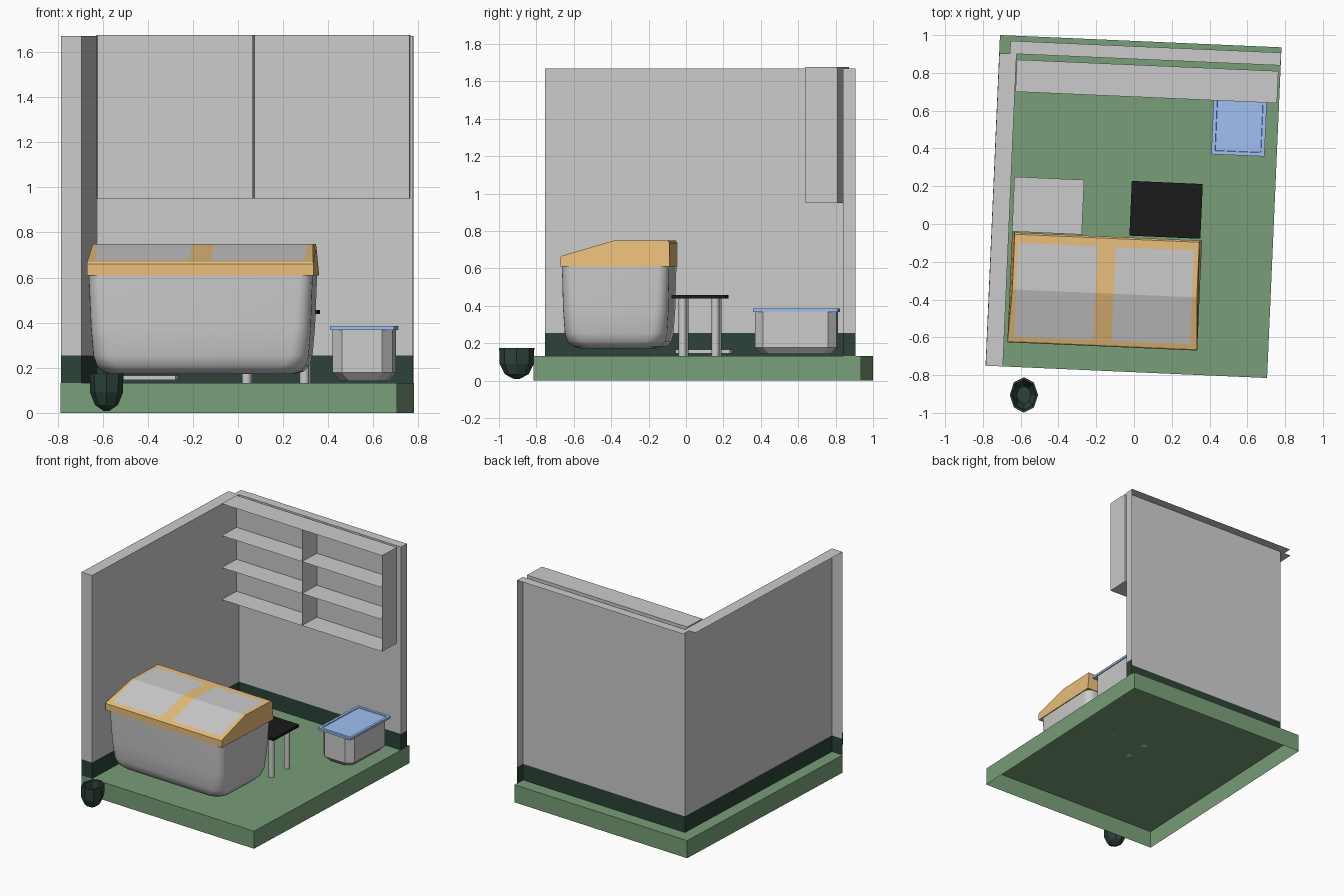
import bpy, bmesh, math
from mathutils import Matrix, Vector

if "Cube" in bpy.data.objects:
    bpy.data.objects.remove(bpy.data.objects["Cube"])

# The whole room is turned slightly about z; parts are built in room coordinates
ROOM = Matrix.Translation((-0.0025, 0.0925, 0)) @ Matrix.Rotation(math.radians(-2.5), 4, 'Z')


def material(name, r, g, b):
    m = bpy.data.materials.new(name)
    m.diffuse_color = (r, g, b, 1)
    m.use_nodes = True
    m.node_tree.nodes["Principled BSDF"].inputs["Base Color"].default_value = m.diffuse_color
    return m


GREEN = material("floor_green", 0.19, 0.34, 0.19)
DARK = material("dark_green", 0.025, 0.055, 0.04)
TAN = material("tan", 0.82, 0.52, 0.2)
BLUE = material("blue", 0.35, 0.53, 0.9)
BLACK = material("black", 0.01, 0.01, 0.01)
GREY = material("grey", 0.8, 0.8, 0.8)


def finish(name, bm, mats=(), at=(0, 0, 0), smooth=False, matrix=ROOM):
    bm.transform(matrix @ Matrix.Translation(at))
    me = bpy.data.meshes.new(name)
    bm.to_mesh(me)
    bm.free()
    ob = bpy.data.objects.new(name, me)
    bpy.context.collection.objects.link(ob)
    for m in mats:
        me.materials.append(m)
    if smooth:
        bpy.ops.object.select_all(action='DESELECT')
        ob.select_set(True)
        bpy.context.view_layer.objects.active = ob
        bpy.ops.object.shade_smooth_by_angle(angle=math.radians(40))
    return ob


def quad(bm, *pts):
    return bm.faces.new([bm.verts.new(p) for p in pts])


def loft(rings, bottom=True, top=True):
    """Skin counter-clockwise rings listed from bottom to top."""
    bm = bmesh.new()
    vs = [[bm.verts.new(p) for p in r] for r in rings]
    n = len(vs[0])
    for a, b in zip(vs, vs[1:]):
        for i in range(n):
            j = (i + 1) % n
            bm.faces.new((a[i], a[j], b[j], b[i]))
    if bottom:
        bm.faces.new(vs[0][::-1])
    if top:
        bm.faces.new(vs[-1])
    return bm


def rect(hx, hy, z):
    return [(-hx, -hy, z), (hx, -hy, z), (hx, hy, z), (-hx, hy, z)]


def round_rect(hx, hy, z, r, seg):
    pts = []
    for k, (sx, sy) in enumerate(((1, 1), (-1, 1), (-1, -1), (1, -1))):
        for i in range(seg + 1):
            a = math.pi / 2 * (k + i / seg)
            pts.append((sx * (hx - r) + r * math.cos(a), sy * (hy - r) + r * math.sin(a), z))
    return pts


def ellipse(rx, ry, z, n):
    return [(rx * math.cos(2 * math.pi * i / n), ry * math.sin(2 * math.pi * i / n), z)
            for i in range(n)]


# Floor slab, open underneath
finish("floor", loft([rect(0.746, 0.876, 0), rect(0.746, 0.876, 0.133)], bottom=False), [GREEN])


# Walls: inner face, end cap and top strip, open at the outside
def left_wall(name, z0, z1, top, mats):
    bm = bmesh.new()
    i, o, f, b = -0.654, -0.745, -0.876, 0.78
    quad(bm, (i, f, z0), (i, b, z0), (i, b, z1), (i, f, z1))
    quad(bm, (o, f, z0), (i, f, z0), (i, f, z1), (o, f, z1))
    if top:
        quad(bm, (o, f, z1), (i, f, z1), (i, b, z1), (o, b, z1))
    finish(name, bm, mats)


def back_wall(name, z0, z1, top, mats):
    bm = bmesh.new()
    i, o, l, r = 0.78, 0.848, -0.654, 0.745
    quad(bm, (l, i, z0), (r, i, z0), (r, i, z1), (l, i, z1))
    quad(bm, (r, i, z0), (r, o, z0), (r, o, z1), (r, i, z1))
    if top:
        quad(bm, (l - 0.035, i, z1), (r, i, z1), (r, o, z1), (l - 0.035, o, z1))
    finish(name, bm, mats)


for build, side in ((left_wall, "left"), (back_wall, "back")):
    build(side + "_wall", 0.255, 1.67, True, [])
    build(side + "_skirting", 0.133, 0.255, False, [DARK])

# Wall shelf made of thin sheets
bm = bmesh.new()
L, R, F, B, Z0, Z1 = -0.651, 0.735, 0.58, 0.75, 0.95, 1.676
for i in range(4):
    z = Z0 + (Z1 - Z0) * i / 3
    pts = [(L, F, z), (R, F, z), (R, B, z), (L, B, z)]
    quad(bm, *(pts if i else pts[::-1]))
for x in (L, 0.042, R):
    pts = [(x, F, Z0), (x, B, Z0), (x, B, Z1), (x, F, Z1)]
    quad(bm, *(pts if x > L else pts[::-1]))
quad(bm, (R, B, Z0), (L, B, Z0), (L, B, Z1), (R, B, Z1))
finish("wall_shelf", bm)

# Chest freezer body with rounded corners and bottom
FREEZER = (-0.133, -0.456, 0)
sections = [(0.40, 0.19, 0.172, 0.10), (0.44, 0.235, 0.183, 0.10), (0.465, 0.262, 0.21, 0.09),
            (0.478, 0.274, 0.255, 0.08), (0.488, 0.282, 0.38, 0.07), (0.497, 0.287, 0.615, 0.055)]
finish("freezer_body", loft([round_rect(hx, hy, z, r, 6) for hx, hy, z, r in sections]),
       at=FREEZER, smooth=True)

# Freezer lid: sloped profile swept along x, with two grey panes
profile = [(-0.291, 0.61), (-0.291, 0.66), (-0.284, 0.668), (-0.26, 0.675), (-0.01, 0.748),
           (0.237, 0.748), (0.282, 0.748), (0.291, 0.735), (0.291, 0.61)]
stations = [-0.503, -0.468, -0.048, 0.048, 0.463, 0.503]
bm = bmesh.new()
cols = []
for s in stations:
    end = abs(s) > 0.5
    cols.append([bm.verts.new((s - (math.copysign(0.014 * max(0, z - 0.66) / 0.088, s) if end else 0),
                               y, z)) for y, z in profile])
for i in range(len(cols) - 1):
    for j in range(len(profile) - 1):
        f = bm.faces.new((cols[i][j], cols[i + 1][j], cols[i + 1][j + 1], cols[i][j + 1]))
        f.material_index = 1 if i in (1, 3) and j in (3, 4) else 0
    bm.faces.new((cols[i][0], cols[i][-1], cols[i + 1][-1], cols[i + 1][0]))
bm.faces.new(cols[0])
bm.faces.new(cols[-1][::-1])
bmesh.ops.recalc_face_normals(bm, faces=bm.faces)
finish("freezer_lid", bm, [TAN, GREY], at=FREEZER)

# Small black table with four round legs
TABLE = (0.173, -0.010)
finish("table_top", loft([rect(0.188, 0.145, 0.438), rect(0.188, 0.145, 0.457)]), [BLACK], at=(*TABLE, 0))
for sx, nx in ((-1, "left"), (1, "right")):
    for sy, ny in ((-1, "front"), (1, "back")):
        finish(f"table_leg_{ny}_{nx}", loft([ellipse(0.021, 0.021, z, 16) for z in (0.133, 0.438)]),
               at=(TABLE[0] + sx * 0.128, TABLE[1] + sy * 0.088, 0), smooth=True)

# Thin grey board lying behind the freezer
finish("floor_board", loft([rect(0.185, 0.145, 0.146), rect(0.185, 0.145, 0.166)]), at=(-0.452, -0.015, 0))

# Storage box with chamfered corners, and its rimmed blue lid
BOX = (0.540, 0.522, 0)
finish("storage_box", loft([round_rect(0.10, 0.185, 0.142, 0.04, 1), round_rect(0.134, 0.219, 0.178, 0.045, 1),
                            round_rect(0.134, 0.219, 0.37, 0.045, 1)]), at=BOX)
finish("storage_box_lid", loft([rect(0.141, 0.227, 0.368), rect(0.141, 0.227, 0.385),
                                rect(0.122, 0.208, 0.385), rect(0.120, 0.206, 0.379)]), [BLUE], at=BOX)

# Low-poly open bucket in front of the left wall
bucket = [(0.15, 0.008), (0.68, 0.035), (0.97, 0.09), (1.0, 0.175), (0.86, 0.175), (0.8, 0.10), (0.5, 0.045)]
finish("bucket", loft([ellipse(0.075 * s, 0.094 * s, z, 8) for s, z in bucket]), [DARK],
       matrix=Matrix.Translation((-0.583, -0.905, 0)))
